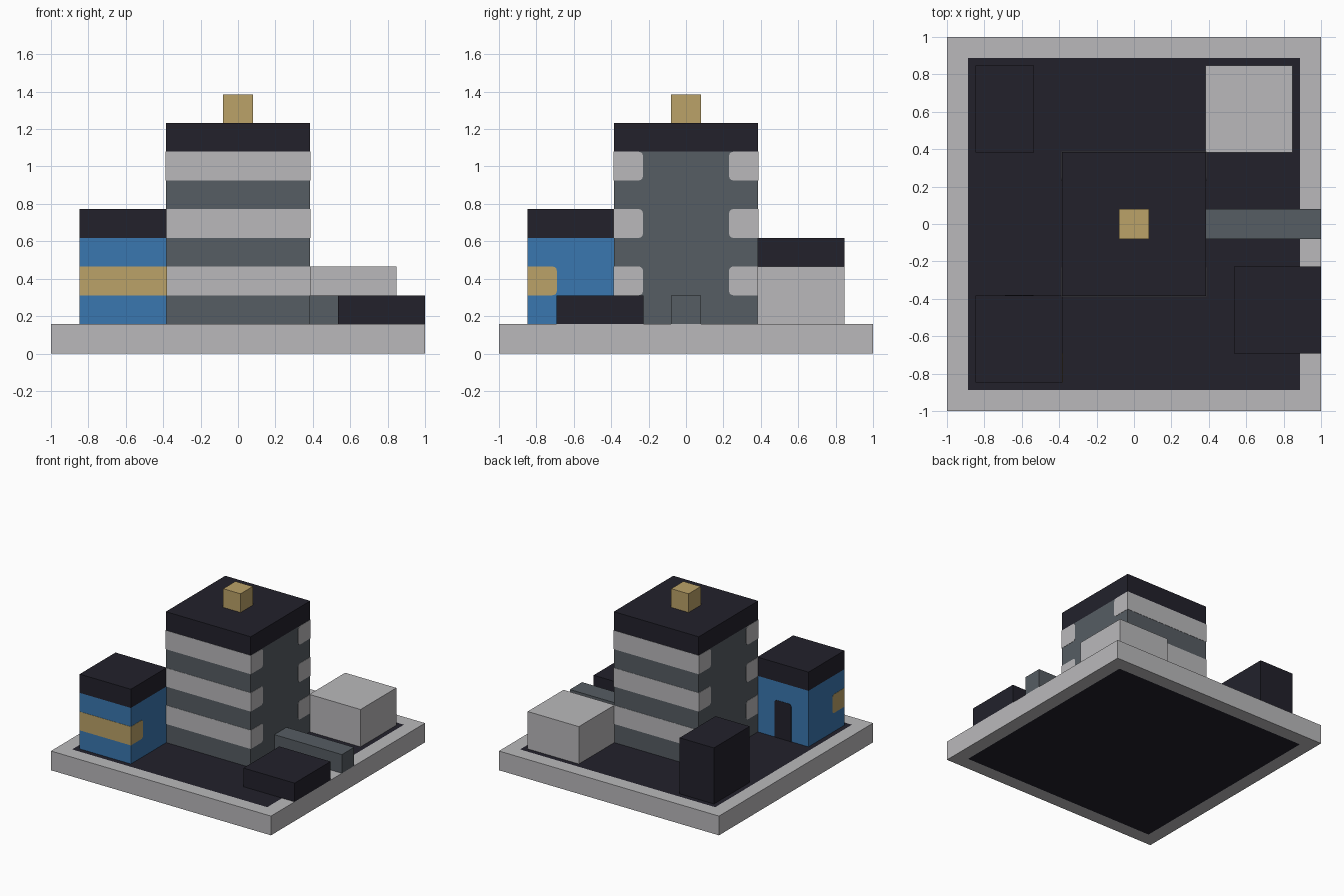
import bpy, bmesh, math
from mathutils import Vector

cube = bpy.data.objects.get("Cube")
if cube:
    bpy.data.objects.remove(cube, do_unlink=True)

P = 0.1535          # block pitch
S = 0.158           # block size, slightly overlapping its neighbours


def material(name, rgb):
    lin = [((c / 255 + 0.055) / 1.055) ** 2.4 for c in rgb] + [1.0]
    m = bpy.data.materials.new(name)
    m.use_nodes = True
    m.diffuse_color = lin
    m.node_tree.nodes["Principled BSDF"].inputs["Base Color"].default_value = lin
    return m


DARK = material("dark navy", (34, 33, 43))
LIGHT = material("light grey", (186, 185, 187))
SLATE = material("slate grey", (86, 93, 99))
BLUE = material("blue", (58, 119, 176))
GOLD = material("gold", (187, 162, 104))


def finish(name, bm, *mats):
    bmesh.ops.recalc_face_normals(bm, faces=bm.faces)
    me = bpy.data.meshes.new(name)
    bm.to_mesh(me)
    bm.free()
    for m in mats:
        me.materials.append(m)
    ob = bpy.data.objects.new(name, me)
    bpy.context.collection.objects.link(ob)
    return ob


def box_mesh(lo, hi):
    bm = bmesh.new()
    bmesh.ops.create_cube(bm, size=1)
    for v in bm.verts:
        v.co = Vector([(a + b) / 2 + c * (b - a) for a, b, c in zip(lo, hi, v.co)])
    return bm


def blocks(name, mat, x, y, z):
    """Box covering the inclusive block ranges x, y (-6..6) and z (0..8)."""
    lo = [r[0] * P - S / 2 for r in (x, y)] + [z[0] * P]
    hi = [r[1] * P + S / 2 for r in (x, y)] + [z[1] * P + S]
    if z[0] > 0:
        lo[2] += S - P       # start on the top of the block below
    return finish(name, box_mesh(lo, hi), mat)


def rounded_prism(name, mat, axis, span, u, z, round_side, r=0.022):
    """Extrude a (u, z) rectangle along axis; corners picked by round_side are rounded."""
    pts = []
    corners = [(u[1], z[1], 0), (u[0], z[1], 90), (u[0], z[0], 180), (u[1], z[0], 270)]
    for cu, cz, start in corners:
        su, sz = (1 if cu == u[1] else -1), (1 if cz == z[1] else -1)
        if round_side(su, sz):
            for i in range(5):
                a = math.radians(start + 22.5 * i)
                pts.append((cu - su * r + r * math.cos(a), cz - sz * r + r * math.sin(a)))
        else:
            pts.append((cu, cz))
    bm = bmesh.new()
    place = (lambda s, p: (s, p[0], p[1])) if axis == "x" else (lambda s, p: (p[0], s, p[1]))
    face = bm.faces.new([bm.verts.new(place(span[0], p)) for p in pts])
    ext = bmesh.ops.extrude_face_region(bm, geom=[face])
    shift = Vector(place(span[1] - span[0], (0, 0)))
    bmesh.ops.translate(bm, vec=shift,
                        verts=[g for g in ext["geom"] if isinstance(g, bmesh.types.BMVert)])
    return finish(name, bm, mat)


# Base slab with dark ground inset on its top and underside
bm = box_mesh((-1, -1, 0), (1, 1, S))
bm.normal_update()
caps = [f for f in bm.faces if abs(f.normal.z) > 0.9]
bmesh.ops.inset_individual(bm, faces=caps, thickness=0.16)
for f in caps:
    f.material_index = 1
finish("base_slab", bm, LIGHT, DARK)

# Central tower: slate body, flat roof and rooftop block
blocks("tower_body", SLATE, (-2, 2), (-2, 2), (1, 6))
blocks("tower_roof", DARK, (-2, 2), (-2, 2), (7, 7))
blocks("rooftop_block", GOLD, (0, 0), (0, 0), (8, 8))

# Window bands across front and back, wrapping one block round each corner
E = 0.002
outer = 2 * P + S / 2 + E
inner = 1.5 * P
for level in (2, 4, 6):
    z = (level * P + S - P, level * P + S)
    for side, label in ((-1, "front"), (1, "back")):
        u = tuple(sorted((side * outer, side * inner)))
        rounded_prism(f"tower_{label}_windows_{level // 2}", LIGHT, "x", (-outer, outer),
                      u, z, lambda su, sz, s=side: su == -s)

# Blue corner house with roof, gold front window band and rear door
blocks("house_body", BLUE, (-5, -3), (-5, -3), (1, 3))
blocks("house_roof", DARK, (-5, -3), (-5, -3), (4, 4))
far, near = -5 * P - S / 2, -3 * P + S / 2
rounded_prism("house_window_band", GOLD, "x", (far - E, near + E),
              (far - E, -4.5 * P), (2 * P + S - P, 2 * P + S), lambda su, sz: su > 0)
rounded_prism("house_door", DARK, "y", (near - 0.004, near + E),
              (-4.5 * P, -3.5 * P), (S, 2 * P + S), lambda su, sz: sz > 0)

# Surrounding low blocks
blocks("storage_block", DARK, (-5, -4), (3, 5), (1, 3))
blocks("annex_block", LIGHT, (3, 5), (3, 5), (1, 2))
blocks("entrance_block", DARK, (4, 6), (-4, -2), (1, 1))
blocks("side_walkway", SLATE, (3, 6), (0, 0), (1, 1))
